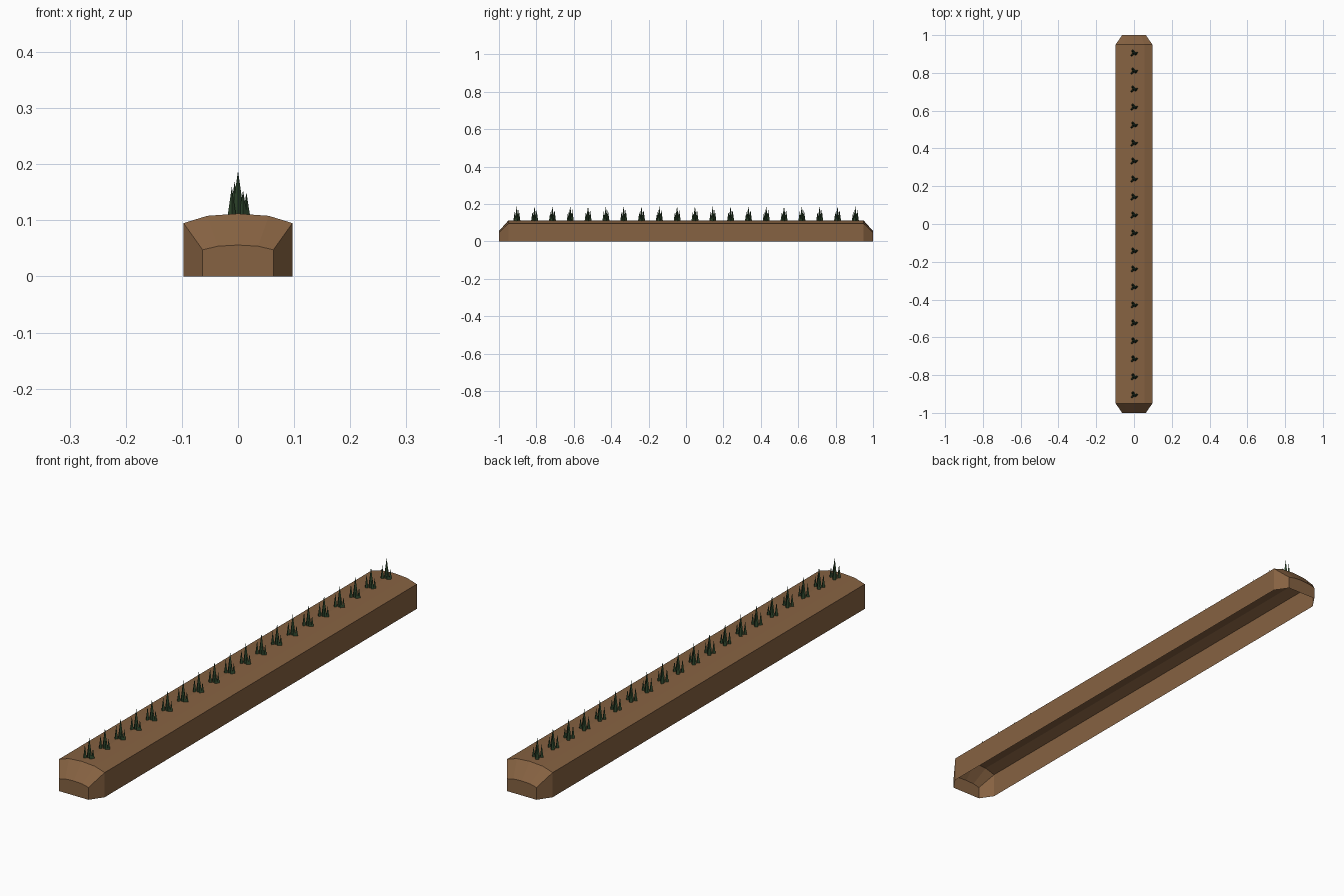
import bpy, bmesh, math
from mathutils import Vector

if "Cube" in bpy.data.objects:
    bpy.data.objects.remove(bpy.data.objects["Cube"])


def material(name, rgb):
    m = bpy.data.materials.new(name)
    m.diffuse_color = (*rgb, 1)
    m.use_nodes = True
    m.node_tree.nodes["Principled BSDF"].inputs["Base Color"].default_value = m.diffuse_color
    return m


def finish(name, bm, mat):
    me = bpy.data.meshes.new(name)
    bm.to_mesh(me)
    bm.free()
    me.materials.append(mat)
    ob = bpy.data.objects.new(name, me)
    bpy.context.collection.objects.link(ob)
    return ob


soil = material("soil brown", (0.24, 0.123, 0.054))
green = material("sprout green", (0.028, 0.062, 0.026))

# Raised soil row: open-bottomed arch profile, pinched at both ends
PROFILE = [(-0.097, 0), (-0.097, 0.095), (-0.055, 0.108), (0, 0.112),
           (0.055, 0.108), (0.097, 0.095), (0.097, 0)]
STATIONS = [(-1, 0.65, 0.5), (-0.95, 1, 1), (0.95, 1, 1), (1, 0.65, 0.5)]
bm = bmesh.new()
rings = [[bm.verts.new((x * sx, y, z * sz)) for x, z in PROFILE]
         for y, sx, sz in STATIONS]
for a, b in zip(rings, rings[1:]):
    for i in range(len(PROFILE) - 1):
        bm.faces.new((a[i], a[i + 1], b[i + 1], b[i]))
bm.faces.new(rings[0][::-1])
bm.faces.new(rings[-1])
bmesh.ops.recalc_face_normals(bm, faces=bm.faces)
if sum(f.normal.z for f in bm.faces) < 0:
    bmesh.ops.reverse_faces(bm, faces=bm.faces)
finish("soil_row", bm, soil)

# Sprouts: a tall spike ringed by shorter ones (x, y, radius, tip height)
SPIKES = [(0, 0, 0.012, 0.188), (-0.006, 0.011, 0.009, 0.170),
          (-0.011, -0.011, 0.008, 0.160), (0.009, -0.005, 0.008, 0.154),
          (0.015, 0.001, 0.007, 0.150)]
COUNT, FIRST, BASE = 20, -0.905, 0.105
bm = bmesh.new()
for n in range(COUNT):
    cy = FIRST + n * (-2 * FIRST) / (COUNT - 1)
    for x, y, r, top in SPIKES:
        tip = bm.verts.new((x, cy + y, top))
        ring = [bm.verts.new((x + r * math.cos(k * math.tau / 4),
                              cy + y + r * math.sin(k * math.tau / 4), BASE))
                for k in range(4)]
        for k in range(4):
            bm.faces.new((ring[k], ring[(k + 1) % 4], tip))
        bm.faces.new(ring[::-1])
finish("sprouts", bm, green)
